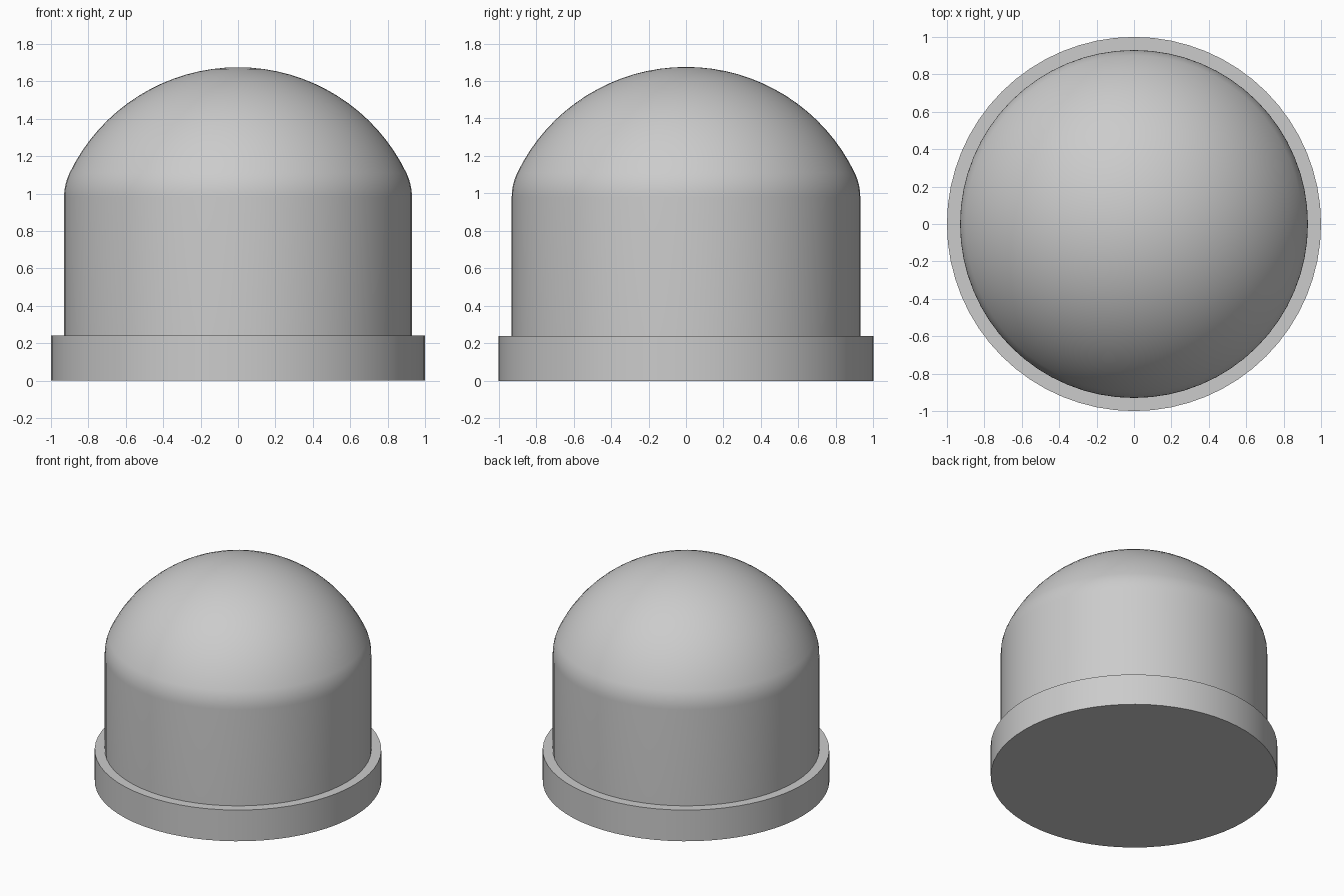
import bpy, bmesh
from math import sin, cos, radians, pi

if "Cube" in bpy.data.objects:
    bpy.data.objects.remove(bpy.data.objects["Cube"])

SEGMENTS = 64


def lathe(name, profile):
    """Revolve an (r, z) profile about z, closing it at the axis."""
    bm = bmesh.new()
    rings = []
    for r, z in profile:
        if r < 1e-5:
            rings.append([bm.verts.new((0, 0, z))] * SEGMENTS)
        else:
            rings.append([bm.verts.new((r * cos(2 * pi * i / SEGMENTS),
                                        r * sin(2 * pi * i / SEGMENTS), z))
                          for i in range(SEGMENTS)])
    for low, high in zip(rings, rings[1:]):
        for i in range(SEGMENTS):
            j = (i + 1) % SEGMENTS
            corners = list(dict.fromkeys((low[i], low[j], high[j], high[i])))
            bm.faces.new(corners)
    bmesh.ops.recalc_face_normals(bm, faces=bm.faces)
    mesh = bpy.data.meshes.new(name)
    bm.to_mesh(mesh)
    bm.free()
    obj = bpy.data.objects.new(name, mesh)
    bpy.context.collection.objects.link(obj)
    bpy.ops.object.select_all(action='DESELECT')
    obj.select_set(True)
    bpy.context.view_layer.objects.active = obj
    bpy.ops.object.shade_smooth_by_angle(angle=radians(30))
    return obj


# Stepped base, straight wall, rounded shoulder and spherical cap in one profile
BLEND = 25.8
profile = [(0, 0), (1, 0), (1, 0.24), (0.93, 0.24)]
for k in range(7):
    a = radians(BLEND * k / 6)
    profile.append((0.63 + 0.3 * cos(a), 0.98 + 0.3 * sin(a)))
for k in range(1, 17):
    a = radians(BLEND + (90 - BLEND) * k / 16)
    profile.append((cos(a), 0.675 + sin(a)))

lathe("domed_cap", profile)
